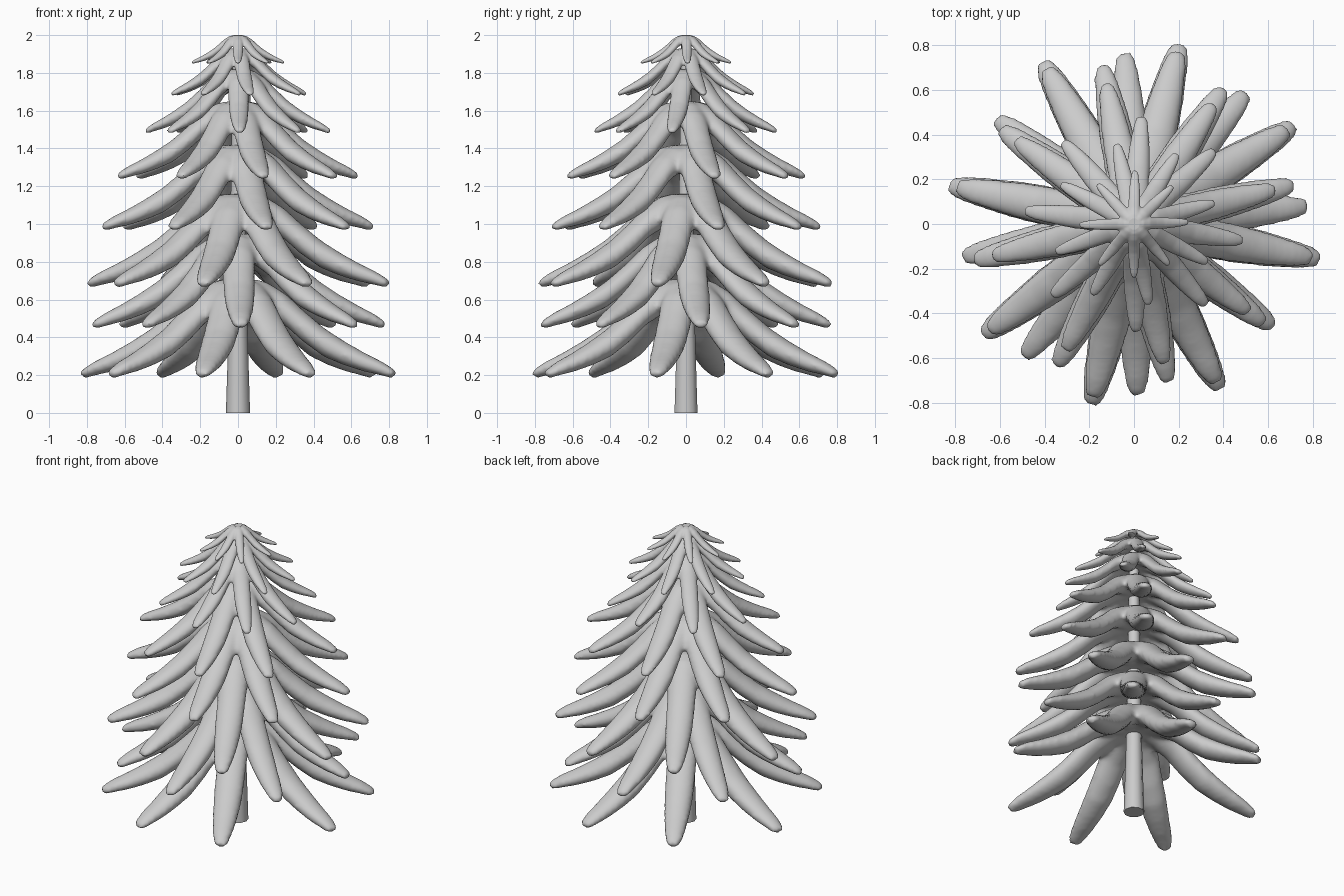
import bpy, bmesh, math

if "Cube" in bpy.data.objects:
    bpy.data.objects.remove(bpy.data.objects["Cube"])

JITTER = [0, 43, 87, 130, 179, 228, 268, 308]   # branch angles within a tier
# tip radius, tip height, crown height, rotation
TIERS = [
    (0.85, 0.19, 0.71, -11),
    (0.785, 0.45, 0.95, -37),
    (0.815, 0.67, 1.16, -11),
    (0.74, 0.97, 1.42, 14),
    (0.655, 1.24, 1.65, 14),
    (0.495, 1.48, 1.82, 43),
    (0.375, 1.68, 1.93, -28),
    (0.245, 1.85, 2.00, 2),
]
# distance along branch, upper-edge height, width, thickness (last two relative to tip radius)
SECTIONS = [
    (0.00, 1.00, 0.21, 0.19),
    (0.10, 1.00, 0.23, 0.20),
    (0.18, 0.97, 0.24, 0.205),
    (0.30, 0.85, 0.225, 0.20),
    (0.42, 0.67, 0.22, 0.195),
    (0.55, 0.495, 0.215, 0.18),
    (0.68, 0.36, 0.195, 0.15),
    (0.80, 0.25, 0.17, 0.12),
    (0.91, 0.145, 0.14, 0.09),
    (0.97, 0.085, 0.11, 0.07),
    (1.00, 0.05, 0.07, 0.04),
]
SIDES = 14


def loft(bm, rings):
    """Skin a list of rings and cap both ends."""
    rings = [[bm.verts.new(p) for p in ring] for ring in rings]
    n = len(rings[0])
    for a, b in zip(rings, rings[1:]):
        for i in range(n):
            j = (i + 1) % n
            bm.faces.new((a[i], a[j], b[j], b[i]))
    bm.faces.new(rings[0][::-1])
    bm.faces.new(rings[-1])


def finish(bm, name, angle):
    bmesh.ops.recalc_face_normals(bm, faces=bm.faces[:])
    mesh = bpy.data.meshes.new(name)
    bm.to_mesh(mesh)
    bm.free()
    obj = bpy.data.objects.new(name, mesh)
    bpy.context.collection.objects.link(obj)
    bpy.ops.object.select_all(action='DESELECT')
    obj.select_set(True)
    bpy.context.view_layer.objects.active = obj
    bpy.ops.object.shade_smooth_by_angle(angle=math.radians(angle))
    return obj


def branch(bm, radius, z_tip, z_top, angle):
    c, s = math.cos(angle), math.sin(angle)
    rings = []
    for t, h, w, th in SECTIONS:
        r = t * radius
        zc = z_tip + h * (z_top - z_tip) - th * radius / 2
        if t > 0.9:                                   # keep tips slightly raised
            zc += 0.01 * radius
        ring = []
        for k in range(SIDES):
            a = 2 * math.pi * k / SIDES
            side = math.cos(a) * w * radius / 2
            up = math.sin(a) * th * radius / 2
            ring.append((r * c - side * s, 0.98 * (r * s + side * c), zc + up))
        rings.append(ring)
    loft(bm, rings)


# Branch tiers, bottom to top; each is fused into one soft piece
for n, (radius, z_tip, z_top, turn) in enumerate(TIERS):
    bm = bmesh.new()
    for a in JITTER:
        branch(bm, radius, z_tip, z_top, math.radians(a + turn))
    tier = finish(bm, f"branch_tier_{n + 1}", 180)
    fuse = tier.modifiers.new("fuse", 'REMESH')
    fuse.mode = 'VOXEL'
    fuse.voxel_size = 0.02 * radius
    fuse.use_smooth_shade = True
    soften = tier.modifiers.new("soften", 'SMOOTH')
    soften.factor = 0.5
    soften.iterations = 6

# Tapered trunk
bm = bmesh.new()
profile = [(0.064, 0), (0.053, 0.35), (0.045, 0.7), (0.038, 1.2), (0.031, 1.7), (0.025, 2.0)]
loft(bm, [[(r * math.cos(2 * math.pi * k / 10), r * math.sin(2 * math.pi * k / 10), z)
           for k in range(10)] for r, z in profile])
finish(bm, "trunk", 40)
